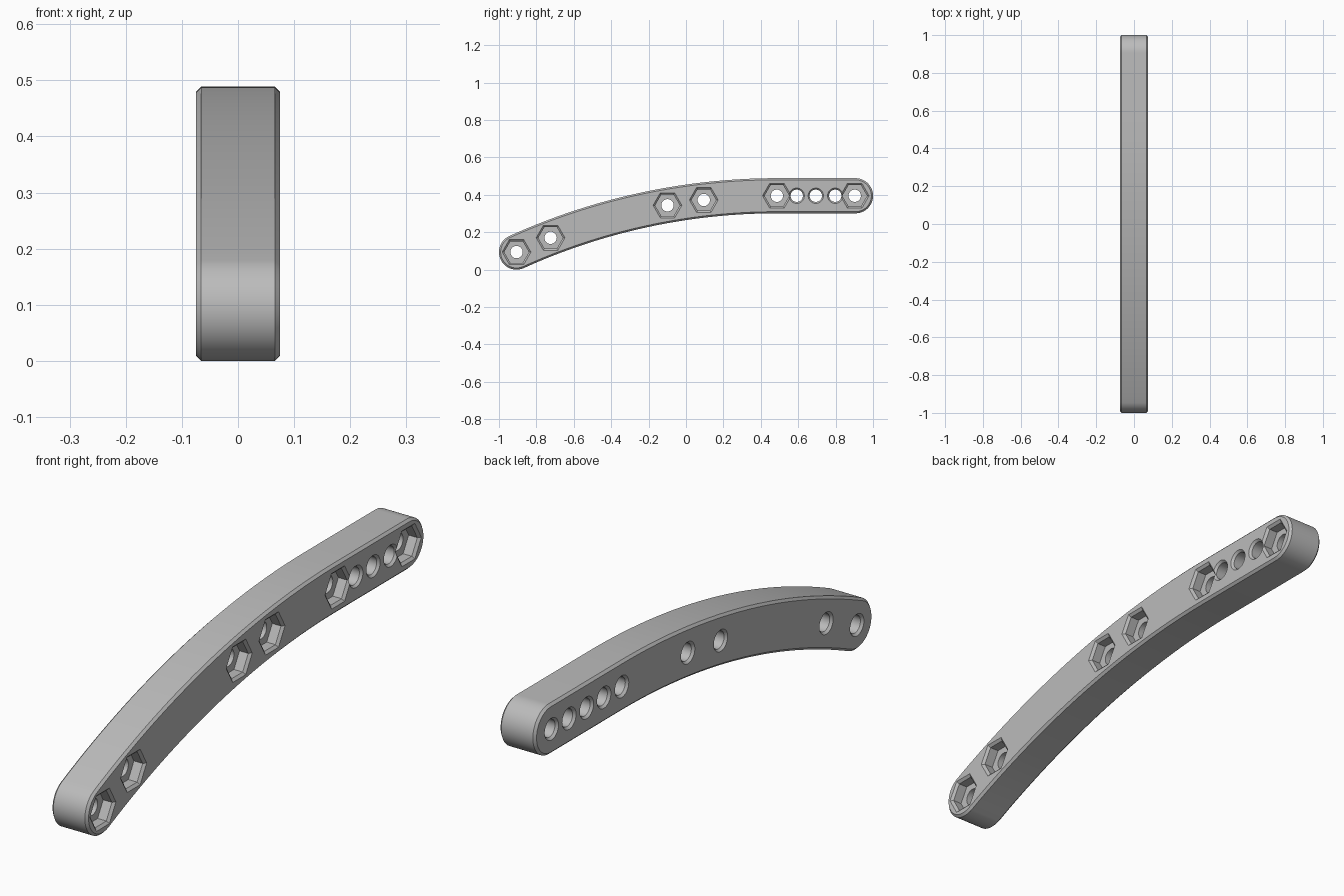
import bpy, bmesh, math

old = bpy.data.objects.get("Cube")
if old:
    bpy.data.objects.remove(old, do_unlink=True)

HALF_X = 0.0745            # half thickness of the bar
BEVEL = 0.009              # edge chamfer
R = 0.094                  # half height of the bar
FRONT, BEND, BACK = -0.906, 0.486, 0.906
TOP_Z = 0.395
BEND_R = 3.369             # radius of the curved centre line
HOLE_R, HOLE_RIM = 0.033, 0.041
NUT_R, NUT_RIM, NUT_DEPTH = 0.066, 0.077, 0.045

NUTS = [-0.906, -0.724, -0.099, 0.095, BEND, 0.902]
PLAIN = [0.592, 0.694, 0.798]

grey = bpy.data.materials.new("plain grey")
grey.use_nodes = True
colour = (0.5, 0.5, 0.5, 1)
grey.diffuse_color = colour
grey.node_tree.nodes["Principled BSDF"].inputs["Base Color"].default_value = colour


def centre_z(y):
    d = max(0, BEND - y)
    return TOP_Z - BEND_R + math.sqrt(BEND_R ** 2 - d * d)


def outline(r):
    """Closed side profile at distance r around the centre line."""
    tilt = math.asin((BEND - FRONT) / BEND_R)
    bend_z = TOP_Z - BEND_R
    n = 40
    angles = [tilt * i / n for i in range(n + 1)]
    pts = [(BACK + r * math.sin(a), TOP_Z - r * math.cos(a))
           for a in (math.pi * i / 32 for i in range(33))]
    pts += [(BEND - (BEND_R + r) * math.sin(a), bend_z + (BEND_R + r) * math.cos(a))
            for a in angles]
    end = centre_z(FRONT)
    pts += [(FRONT + r * math.cos(a), end + r * math.sin(a))
            for a in (math.pi / 2 + tilt + math.pi * i / 32 for i in range(1, 32))]
    pts += [(BEND - (BEND_R - r) * math.sin(a), bend_z + (BEND_R - r) * math.cos(a))
            for a in reversed(angles)]
    return pts


def circle(y, r, sides):
    z = centre_z(y)
    return [(y + r * math.cos(math.tau * i / sides), z + r * math.sin(math.tau * i / sides))
            for i in range(sides)]


def add_loft(bm, sections):
    """Skin (x, profile) sections along x and cap both ends."""
    rings = [[bm.verts.new((x, y, z)) for y, z in pts] for x, pts in sections]
    n = len(rings[0])
    for a, b in zip(rings, rings[1:]):
        for i in range(n):
            j = (i + 1) % n
            bm.faces.new((a[i], a[j], b[j], b[i]))
    bm.faces.new(rings[0][::-1])
    bm.faces.new(rings[-1])


def finish(bm, name):
    bmesh.ops.recalc_face_normals(bm, faces=bm.faces)
    mesh = bpy.data.meshes.new(name)
    bm.to_mesh(mesh)
    bm.free()
    mesh.materials.append(grey)
    ob = bpy.data.objects.new(name, mesh)
    bpy.context.collection.objects.link(ob)
    return ob


# Curved bar with chamfered edges
bm = bmesh.new()
inner = HALF_X - BEVEL
add_loft(bm, [(-HALF_X, outline(R - BEVEL)), (-inner, outline(R)),
              (inner, outline(R)), (HALF_X, outline(R - BEVEL))])
bar = finish(bm, "curved_bar")

# Through holes, countersunk on both sides
bm = bmesh.new()
flare = HOLE_RIM - HOLE_R
for y in NUTS + PLAIN:
    add_loft(bm, [(x, circle(y, r, 32)) for x, r in (
        (-HALF_X - BEVEL, HOLE_RIM + flare), (-inner, HOLE_R),
        (inner, HOLE_R), (HALF_X + BEVEL, HOLE_RIM + flare))])
holes = finish(bm, "hole_cutter")

# Hexagonal nut pockets on the left face
bm = bmesh.new()
flare = NUT_RIM - NUT_R
for y in NUTS:
    add_loft(bm, [(x, circle(y, r, 6)) for x, r in (
        (HALF_X - NUT_DEPTH, NUT_R), (inner, NUT_R),
        (HALF_X + BEVEL, NUT_RIM + flare))])
pockets = finish(bm, "pocket_cutter")

# Cut, then shade
bpy.ops.object.select_all(action='DESELECT')
bpy.context.view_layer.objects.active = bar
bar.select_set(True)
for cutter in (pockets, holes):
    cutter.hide_render = True
    mod = bar.modifiers.new(cutter.name, 'BOOLEAN')
    mod.operation = 'DIFFERENCE'
    mod.solver = 'EXACT'
    mod.object = cutter
    bpy.ops.object.modifier_apply(modifier=mod.name)
    bpy.data.objects.remove(cutter, do_unlink=True)
bpy.ops.object.shade_smooth_by_angle(angle=math.radians(25))
